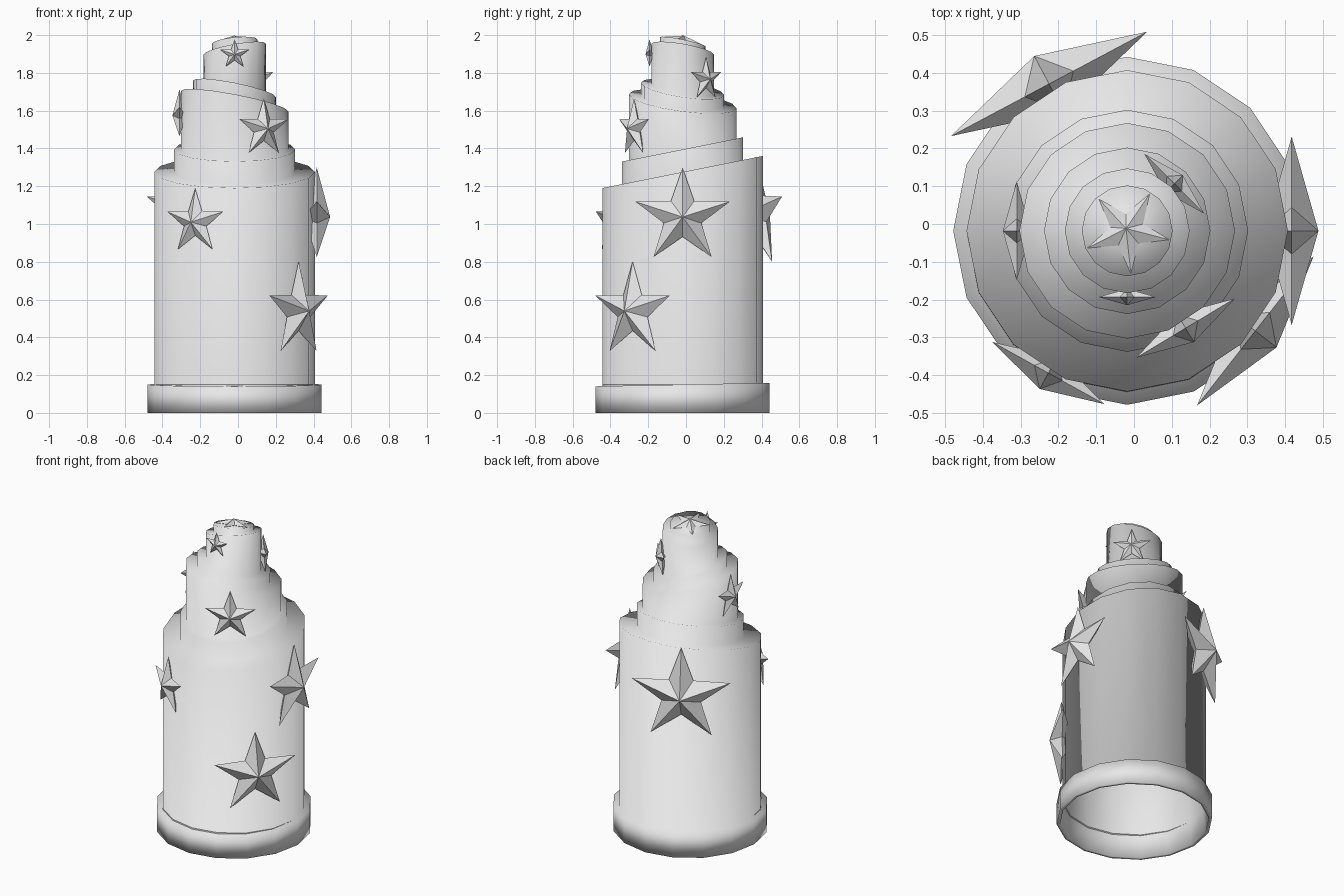
import bpy, bmesh
from math import sin, cos, pi, radians
from mathutils import Vector, Matrix

cube = bpy.data.objects.get("Cube")
if cube:
    bpy.data.objects.remove(cube, do_unlink=True)

grey = bpy.data.materials.new("light grey")
grey.use_nodes = True
grey.diffuse_color = (0.8, 0.8, 0.8, 1)
grey.node_tree.nodes["Principled BSDF"].inputs["Base Color"].default_value = (0.8, 0.8, 0.8, 1)

CX = CY = -0.018   # axis of the tower
SIDES = 16


def finish(name, bm, smooth):
    bmesh.ops.recalc_face_normals(bm, faces=bm.faces[:])
    for f in bm.faces:
        f.smooth = smooth
    mesh = bpy.data.meshes.new(name)
    bm.to_mesh(mesh)
    bm.free()
    mesh.materials.append(grey)
    ob = bpy.data.objects.new(name, mesh)
    bpy.context.collection.objects.link(ob)
    return ob


def tower():
    # Each tier: radius, height of its top at the axis, slope of the top in x and y
    tiers = [
        (0.46, 0.15, 0, 0.02),
        (0.425, 1.275, 0, 0.2),
        (0.32, 1.395, 0, 0.2),
        (0.285, 1.65, -0.19, -0.13),
        (0.22, 1.715, -0.2, -0.15),
        (0.165, 1.925, 0.18, -0.17),
        (0.12, 1.965, 0.1, -0.2),
    ]
    # Hollow inside and open foot, then a wall and a tilted ledge for every tier
    rings = [(0.42, 1.15, 0, 0), (0.425, 0.15, 0, 0), (0.44, 0, 0, 0), (0.46, 0, 0, 0)]
    for i, tier in enumerate(tiers):
        rings.append(tier)
        if i + 1 < len(tiers):
            rings.append((tiers[i + 1][0],) + tier[1:])
    bm = bmesh.new()
    loops = []
    for r, z, sx, sy in rings:
        loop = []
        for k in range(SIDES):
            a = 2 * pi * k / SIDES
            x, y = r * cos(a), r * sin(a)
            loop.append(bm.verts.new((CX + x, CY + y, z + sx * x + sy * y)))
        loops.append(loop)
    for low, high in zip(loops, loops[1:]):
        for k in range(SIDES):
            n = (k + 1) % SIDES
            bm.faces.new((low[k], low[n], high[n], high[k]))
    bm.faces.new(loops[0])
    bm.faces.new(loops[-1])
    finish("tiered_tower", bm, True)


def star(name, radius, centre, normal, up):
    # Five-pointed star with a raised point on both sides
    out = Vector(normal).normalized()
    side = Vector(up).cross(out).normalized()
    top = out.cross(side)
    centre = Vector(centre)
    bm = bmesh.new()
    rim = []
    for k in range(10):
        r = radius * (0.4 if k % 2 else 1)
        a = k * pi / 5
        rim.append(bm.verts.new(centre + side * r * sin(a) + top * r * cos(a)))
    for s in (1, -1):
        apex = bm.verts.new(centre + out * radius * 0.27 * s)
        for k in range(10):
            bm.faces.new((rim[k], rim[(k + 1) % 10], apex))
    finish(name, bm, False)


tower()

# Wall stars: name, size, direction in degrees, distance from the axis, height
for name, size, angle, dist, z in [
    ("right_side_star", 0.262, 0, 0.435, 1.037),
    ("low_star", 0.263, -38, 0.43, 0.54),
    ("front_star", 0.178, -119, 0.43, 1.01),
    ("back_star", 0.309, 118, 0.44, 1.05),
    ("middle_front_star", 0.16, -59, 0.3, 1.505),
    ("middle_side_star", 0.137, 180, 0.292, 1.575),
    ("upper_back_star", 0.118, 45, 0.176, 1.767),
    ("upper_front_star", 0.08, -90, 0.175, 1.898),
]:
    a = radians(angle)
    d = Vector((cos(a), sin(a), 0))
    star(name, size, d * dist + Vector((CX, CY, z)), d, (0, 0, 1))

# Star lying on the tilted summit
a = radians(60)
star("summit_star", 0.115, (CX, CY, 1.967), (-0.1, 0.2, 1), (cos(a), sin(a), 0))
